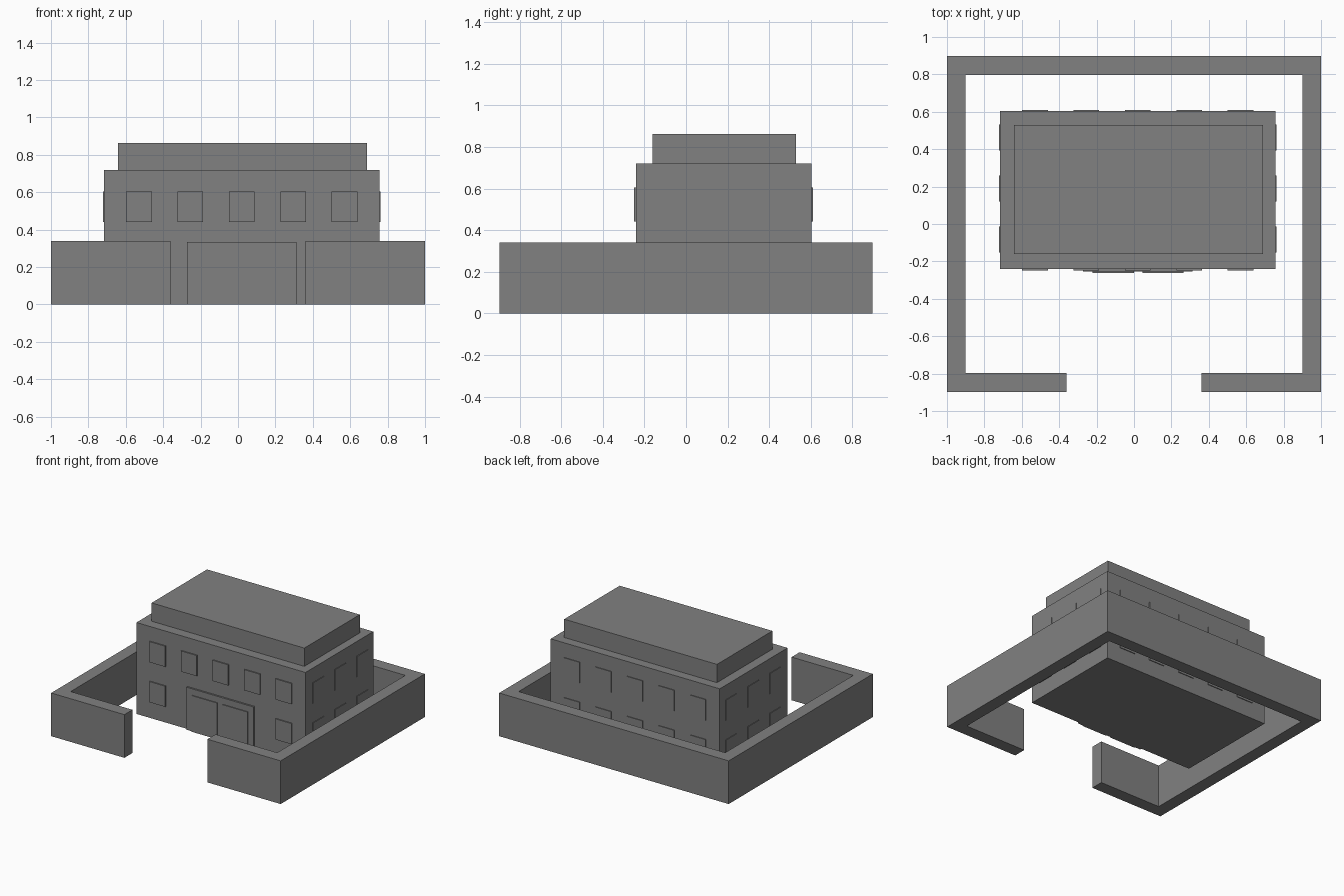
import bpy
import bmesh
from mathutils import Vector

cube = bpy.data.objects.get("Cube")
if cube:
    bpy.data.objects.remove(cube, do_unlink=True)

grey = bpy.data.materials.new("plain grey")
grey.use_nodes = True
colour = (0.22, 0.22, 0.22, 1)
grey.diffuse_color = colour
grey.node_tree.nodes["Principled BSDF"].inputs["Base Color"].default_value = colour


def finish(name, bm):
    bmesh.ops.recalc_face_normals(bm, faces=bm.faces)
    mesh = bpy.data.meshes.new(name)
    bm.to_mesh(mesh)
    bm.free()
    mesh.materials.append(grey)
    obj = bpy.data.objects.new(name, mesh)
    bpy.context.collection.objects.link(obj)


def box(name, x, y, z):
    """Box spanning the given (low, high) range on each axis."""
    bm = bmesh.new()
    bmesh.ops.create_cube(bm, size=1)
    for v in bm.verts:
        v.co = Vector(sum(r) / 2 + c * (r[1] - r[0]) for c, r in zip(v.co, (x, y, z)))
    finish(name, bm)


# Perimeter wall: one extruded outline, open at the front gate
OUT_X, OUT_Y, THICK, GATE, WALL_H = 1.0, 0.897, 0.1, 0.362, 0.34
ix, iy = OUT_X - THICK, OUT_Y - THICK
half = [(GATE, -iy), (GATE, -OUT_Y), (OUT_X, -OUT_Y), (OUT_X, OUT_Y)]
inner = [(ix, iy), (ix, -iy)]
outline = half + [(-x, y) for x, y in reversed(half)]
outline += [(-x, y) for x, y in reversed(inner)] + inner
bm = bmesh.new()
base = bm.faces.new([bm.verts.new((x, y, 0)) for x, y in outline])
top = bmesh.ops.extrude_face_region(bm, geom=[base], use_keep_orig=True)
bmesh.ops.translate(bm, vec=(0, 0, WALL_H),
                    verts=[g for g in top["geom"] if isinstance(g, bmesh.types.BMVert)])
finish("perimeter_wall", bm)

# Main building and raised roof block
X0, X1, Y0, Y1, TOP = -0.717, 0.756, -0.24, 0.604, 0.72
box("building", (X0, X1), (Y0, Y1), (0, TOP))
box("roof_block", (-0.641, 0.69), (-0.16, 0.53), (TOP, 0.864))

# Window panels on two floors, on all four sides
W = 0.069
columns = [0.02 + i * 0.275 for i in range(-2, 3)]
rows = [0.19 + i * 0.273 for i in range(-1, 2)]
for floor, z in (("lower", (0.127, 0.29)), ("upper", (0.442, 0.605))):
    for i, cx in enumerate(columns):
        span = (cx - W, cx + W)
        if floor == "upper" or i in (0, 4):
            box(f"{floor}_front_window_{i}", span, (Y0 - 0.009, Y0 + 0.01), z)
        box(f"{floor}_back_window_{i}", span, (Y1 - 0.01, Y1 + 0.006), z)
    for i, cy in enumerate(rows):
        span = (cy - W, cy + W)
        box(f"{floor}_left_window_{i}", (X1 - 0.01, X1 + 0.005), span, z)
        box(f"{floor}_right_window_{i}", (X0 - 0.005, X0 + 0.01), span, z)

# Entrance surround with a pair of doors
box("door_surround", (-0.272, 0.312), (Y0 - 0.014, Y0 + 0.01), (0, 0.335))
for side, x in (("right", (-0.222, 0.0)), ("left", (0.045, 0.265))):
    box(f"{side}_door", x, (Y0 - 0.021, Y0), (0, 0.285))
